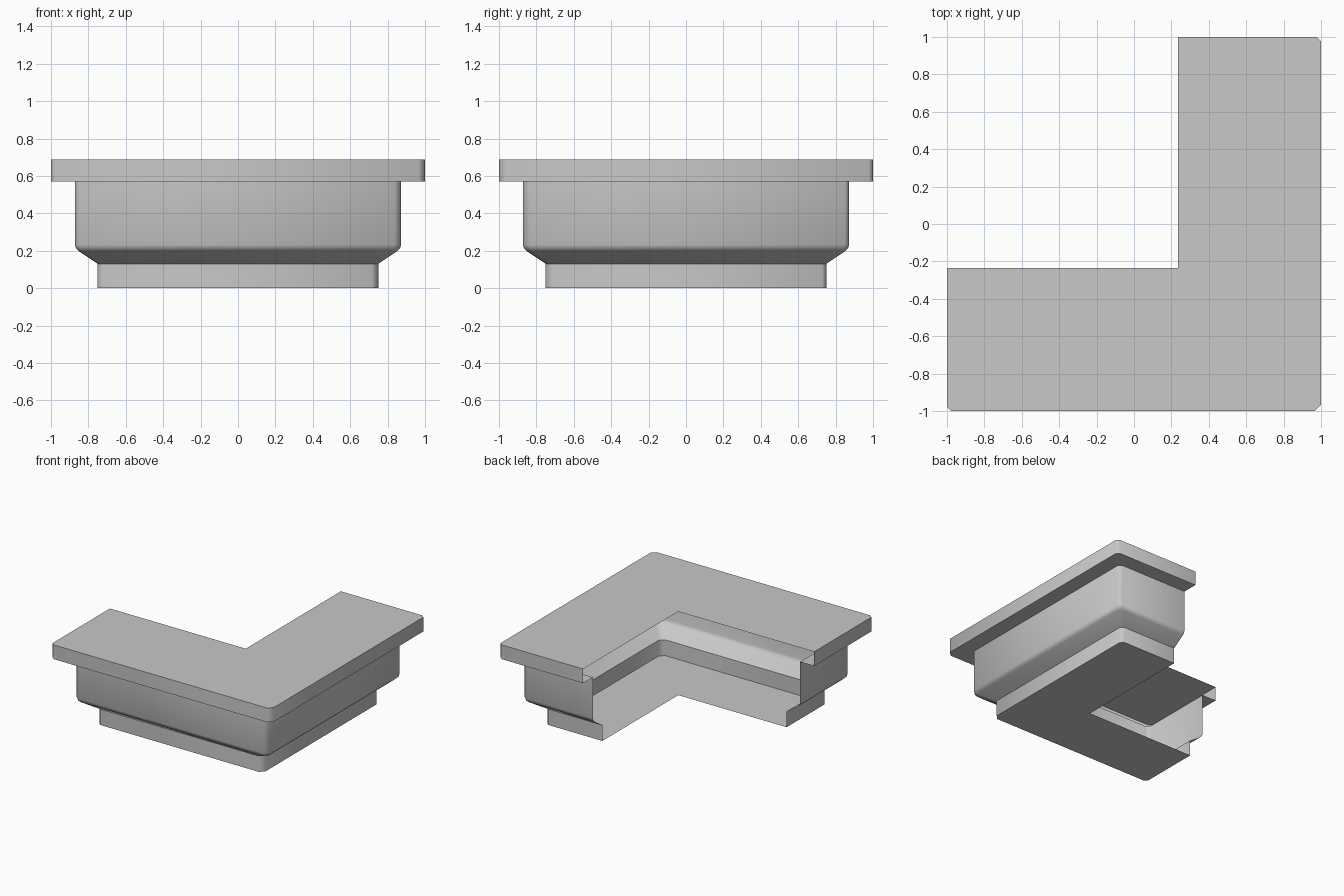
import bpy
import bmesh
import math

cube = bpy.data.objects.get("Cube")
if cube:
    bpy.data.objects.remove(cube, do_unlink=True)

GREY = (0.58, 0.58, 0.58, 1.0)
mat = bpy.data.materials.new("plain grey")
mat.use_nodes = True
mat.diffuse_color = GREY
mat.node_tree.nodes["Principled BSDF"].inputs["Base Color"].default_value = GREY

NOTCH = 0.235          # inner corner of the L, open on both notch sides
TIP, CORNER = 0.022, 0.035  # bevels at the arm tips and at the outer corner


def outline(r):
    """Outer path of the L at half-width r, from one arm end to the other."""
    half = [(NOTCH, r), (r - TIP, r), (r, r - TIP), (r, CORNER - r)]
    return half + [(-y, -x) for x, y in reversed(half)]


def shell(name, profile, floor=False, lid=False):
    """Sweep a (half-width, height) profile round the L, with optional caps."""
    bm = bmesh.new()
    rings = [[bm.verts.new((x, y, z)) for x, y in outline(r)] for r, z in profile]
    for low, high in zip(rings, rings[1:]):
        for i in range(len(low) - 1):
            bm.faces.new((low[i], high[i], high[i + 1], low[i + 1]))
    if floor:
        inner = bm.verts.new((NOTCH, -NOTCH, profile[0][1]))
        bm.faces.new(rings[0] + [inner])
    if lid:
        inner = bm.verts.new((NOTCH, -NOTCH, profile[-1][1]))
        bm.faces.new([inner] + rings[-1][::-1])
    mesh = bpy.data.meshes.new(name)
    bm.to_mesh(mesh)
    bm.free()
    mesh.materials.append(mat)
    obj = bpy.data.objects.new(name, mesh)
    bpy.context.collection.objects.link(obj)
    bpy.ops.object.select_all(action="DESELECT")
    obj.select_set(True)
    bpy.context.view_layer.objects.active = obj
    bpy.ops.object.shade_smooth_by_angle(angle=math.radians(50))
    return obj


# Recessed plinth with its bottom
shell("plinth", [(0.75, 0), (0.75, 0.13)], floor=True)

# Body with a sloping, softly rounded lower edge
shell("body", [(0.75, 0.13), (0.852, 0.198), (0.866, 0.212), (0.872, 0.232), (0.872, 0.57)])

# Overhanging top slab
shell("top_slab", [(0.872, 0.57), (1, 0.57), (1, 0.687)], lid=True)
